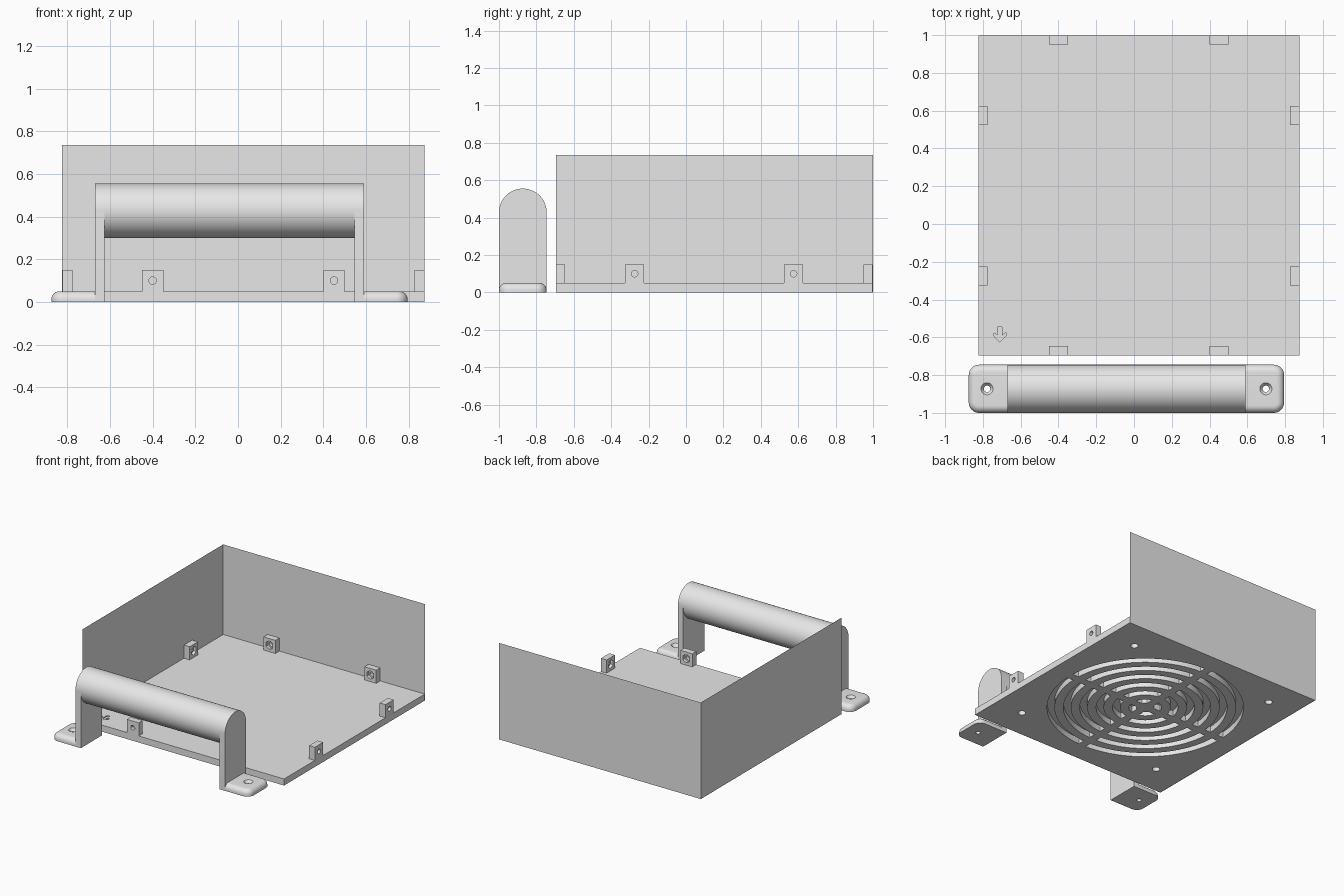
import bpy, bmesh, math
from mathutils import Matrix, Vector

if "Cube" in bpy.data.objects:
    bpy.data.objects.remove(bpy.data.objects["Cube"])

grey = bpy.data.materials.new("light_grey")
grey.diffuse_color = (0.8, 0.8, 0.8, 1)
grey.use_nodes = True
grey.node_tree.nodes["Principled BSDF"].inputs["Base Color"].default_value = grey.diffuse_color

ALONG_X = Matrix(((0, 0, 1, 0), (1, 0, 0, 0), (0, 1, 0, 0), (0, 0, 0, 1)))
ALONG_Y = ALONG_X @ ALONG_X


def loft(bm, layers, mat=Matrix()):
    """Closed skin through rings of equal point count."""
    rings = [[bm.verts.new(mat @ Vector(p)) for p in ring] for ring in layers]
    n = len(rings[0])
    bm.faces.new(rings[0][::-1])
    bm.faces.new(rings[-1])
    for a, b in zip(rings, rings[1:]):
        for i in range(n):
            j = (i + 1) % n
            bm.faces.new((a[i], a[j], b[j], b[i]))


def prism(bm, pts, z0, z1, mat=Matrix()):
    loft(bm, [[(x, y, z) for x, y in pts] for z in (z0, z1)], mat)


def rect(x0, x1, y0, y1):
    return [(x0, y0), (x1, y0), (x1, y1), (x0, y1)]


def circle(cx, cy, r, n=32):
    return [(cx + r * math.cos(2 * math.pi * i / n),
             cy + r * math.sin(2 * math.pi * i / n)) for i in range(n)]


def make(name, bm, smooth=False):
    bmesh.ops.recalc_face_normals(bm, faces=bm.faces)
    me = bpy.data.meshes.new(name)
    bm.to_mesh(me)
    bm.free()
    me.materials.append(grey)
    ob = bpy.data.objects.new(name, me)
    bpy.context.collection.objects.link(ob)
    if smooth:
        shade(ob)
    return ob


def activate(ob):
    bpy.ops.object.select_all(action='DESELECT')
    ob.select_set(True)
    bpy.context.view_layer.objects.active = ob


def shade(ob):
    activate(ob)
    bpy.ops.object.shade_smooth_by_angle(angle=math.radians(30))


def cut(ob, bm):
    cutter = make("cutter", bm)
    cutter.hide_render = True
    mod = ob.modifiers.new("cut", 'BOOLEAN')
    mod.operation = 'DIFFERENCE'
    mod.solver = 'EXACT'
    mod.object = cutter
    activate(ob)
    bpy.ops.object.modifier_apply(modifier="cut")
    bpy.data.objects.remove(cutter)


# Base plate
X0, X1, Y0, Y1, T, H = -0.825, 0.875, -0.695, 1.0, 0.05, 0.735
GAP = 0.002
CX, CY = (X0 + X1) / 2, (Y0 + Y1) / 2
bm = bmesh.new()
prism(bm, rect(X0 + GAP, X1, Y0, Y1 - GAP), 0, T)
plate = make("base_plate", bm)

# Ring grooves of the fan grille, split by a cross, on the underside
bm = bmesh.new()
ARM, DEPTH, N = 0.03, 0.045, 20
for k in range(6):
    ro = 0.69 - 0.115 * k
    ri = ro - 0.052
    for q in range(4):
        pts = []
        for r, order in ((ro, range(N + 1)), (ri, range(N, -1, -1))):
            a = math.asin(ARM / r)
            for i in order:
                t = q * math.pi / 2 + a + (math.pi / 2 - 2 * a) * i / N
                pts.append((CX + r * math.cos(t), CY + r * math.sin(t)))
        prism(bm, pts, -0.02, DEPTH)
# Fan screw holes
for sx in (-1, 1):
    for sy in (-1, 1):
        prism(bm, circle(CX + sx * 0.615, CY + sy * 0.615, 0.027), -0.02, DEPTH)
# Engraved direction arrow on the top
half = [(0.012, -0.545), (0.012, -0.59), (0.032, -0.575), (0.032, -0.592)]
arrow = [(-0.71 + x, y) for x, y in half] + [(-0.71, -0.625)]
arrow += [(-0.71 - x, y) for x, y in half[::-1]]
prism(bm, arrow, 0.042, 0.07)
cut(plate, bm)
shade(plate)

# Two thin sheet walls
for name, a, b in (("left_wall", (X0, Y1), (X0, Y0)), ("back_wall", (X1, Y1), (X0, Y1))):
    bm = bmesh.new()
    bm.faces.new([bm.verts.new(p) for p in
                  ((*a, 0), (*b, 0), (*b, H), (*a, H))])
    me = bpy.data.meshes.new(name)
    bm.to_mesh(me)
    bm.free()
    me.materials.append(grey)
    bpy.context.collection.objects.link(bpy.data.objects.new(name, me))


# Mounting tabs with a screw hole and a nut pocket on the inner side
def tab(name, x, y, turn):
    bm = bmesh.new()
    prism(bm, rect(-0.05, 0.05, 0, 0.048), T, 0.15)
    ob = make(name, bm)
    for radius, start, sides in ((0.0175, -0.02, 24), (0.032, 0.026, 6)):
        bm = bmesh.new()
        prism(bm, circle(0.1, 0, radius, sides), start, 0.07, ALONG_Y)
        cut(ob, bm)
    ob.data.transform(Matrix.Translation((x, y, 0)) @ Matrix.Rotation(math.radians(turn), 4, 'Z'))
    shade(ob)


for i, x in enumerate((-0.4, 0.45)):
    tab(f"front_tab_{i}", x, Y0, 0)
    tab(f"back_tab_{i}", x, Y1 - GAP, 180)
for i, y in enumerate((-0.275, 0.575)):
    tab(f"right_tab_{i}", X1, y, 90)
    tab(f"left_tab_{i}", X0 + GAP, y, -90)

# Handle grip
HX, HY, R, GZ = -0.04, -0.8725, 0.1275, 0.4275
bm = bmesh.new()
prism(bm, circle(HY, GZ, R, 64), HX - 0.6, HX + 0.6, ALONG_X)
make("handle_grip", bm, True)

for side, s in (("left", -1), ("right", 1)):
    # Round-topped handle leg
    arch = [(HY + R * math.cos(math.pi * i / 32), GZ + R * math.sin(math.pi * i / 32))
            for i in range(33)]
    arch += [(HY - R, 0), (HY + R, 0)]
    bm = bmesh.new()
    prism(bm, arch, HX + s * 0.585, HX + s * 0.63, ALONG_X)
    make(f"{side}_handle_leg", bm, True)

    # Foot with rounded corners and rounded upper rim
    layers = []
    RIM, CORNER = 0.038, 0.055
    for step in range(-1, 9):
        t = max(step, 0) / 8 * math.pi / 2
        d = RIM * (1 - math.cos(t))
        z = 0 if step < 0 else T - RIM + RIM * math.sin(t)
        ring = [(HX + s * 0.62, HY - R + d, z)]
        for sy, a0 in ((-1, -90), (1, 0)):
            for i in range(9):
                a = math.radians(a0 + 90 * i / 8)
                r = CORNER - d
                ring.append((HX + s * (0.835 - CORNER + r * math.cos(a)),
                             HY + sy * (R - CORNER) + r * math.sin(a), z))
        ring.append((HX + s * 0.62, HY + R - d, z))
        layers.append(ring)
    bm = bmesh.new()
    loft(bm, layers)
    foot = make(f"{side}_handle_foot", bm)
    # Countersunk screw hole
    bm = bmesh.new()
    loft(bm, [[(x, y, z) for x, y in circle(HX + s * 0.738, HY, r)]
              for r, z in ((0.017, -0.02), (0.017, 0.03), (0.032, 0.05), (0.032, 0.07))])
    cut(foot, bm)
    shade(foot)
